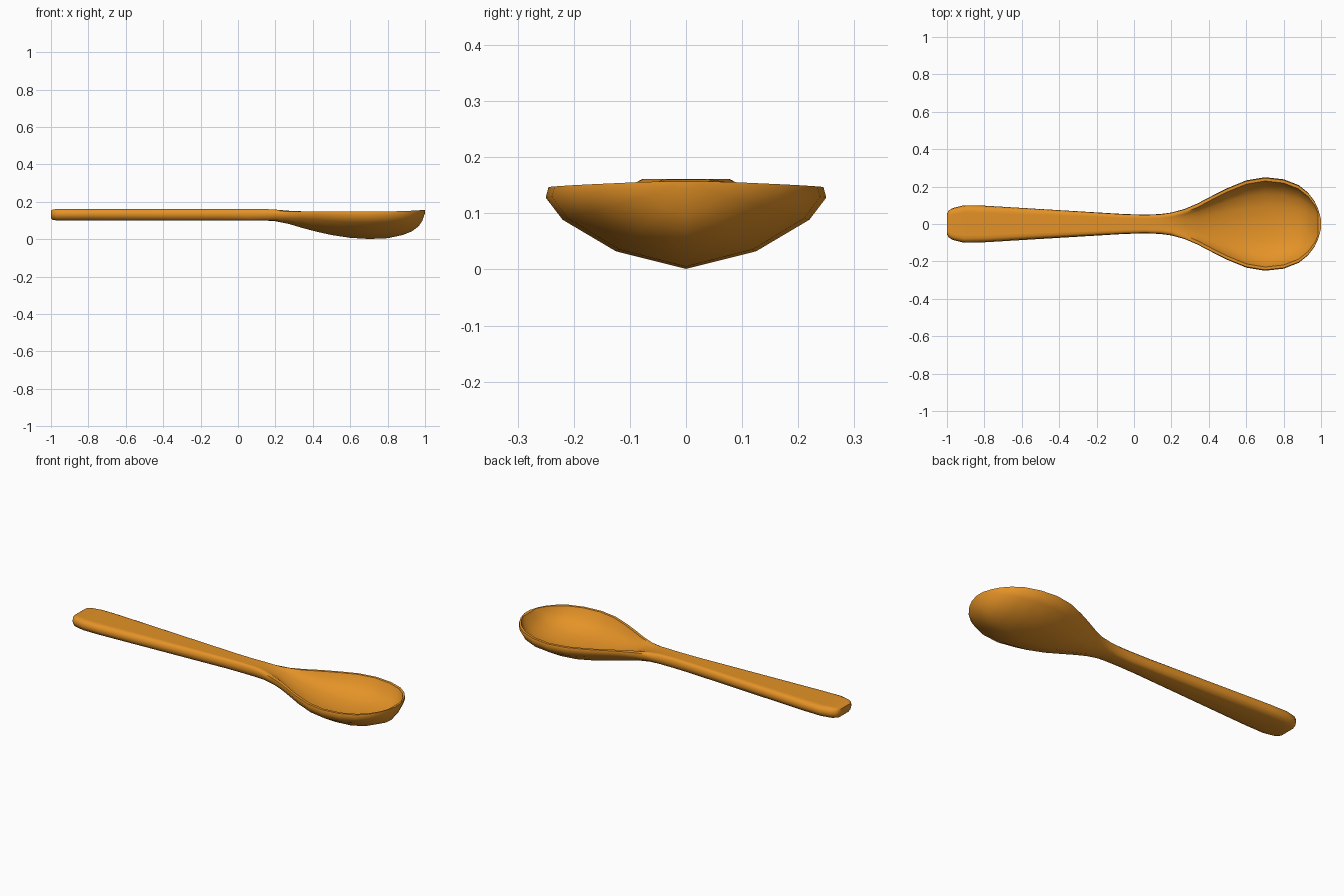
import bpy, bmesh

# Stations along the spoon: x, half width, underside z, top z, inner floor z
STATIONS = [
    (-1.0, 0.055, 0.112, 0.152, 0.152), (-0.99, 0.072, 0.103, 0.158, 0.158),
    (-0.97, 0.085, 0.1, 0.161, 0.161), (-0.91, 0.1, 0.1, 0.161, 0.161),
    (-0.8, 0.098, 0.1, 0.161, 0.161), (-0.05, 0.053, 0.1, 0.161, 0.161),
    (0.06, 0.05, 0.1, 0.161, 0.161), (0.14, 0.053, 0.1, 0.161, 0.160),
    (0.2, 0.061, 0.096, 0.158, 0.155), (0.27, 0.08, 0.082, 0.152, 0.140),
    (0.34, 0.11, 0.061, 0.149, 0.108), (0.42, 0.152, 0.04, 0.148, 0.08),
    (0.5, 0.192, 0.022, 0.147, 0.058), (0.6, 0.233, 0.007, 0.147, 0.04),
    (0.7, 0.25, 0.001, 0.147, 0.034), (0.8, 0.239, 0.005, 0.148, 0.037),
    (0.88, 0.208, 0.022, 0.150, 0.055), (0.93, 0.168, 0.042, 0.152, 0.080),
    (0.965, 0.122, 0.068, 0.154, 0.115), (0.985, 0.079, 0.097, 0.156, 0.155),
    (1.0, 0.025, 0.14, 0.157, 0.157),
]


def mix(a, b, t):
    return a + (b - a) * t


def half_section(x, w, zb, zt, floor):
    """Half profile, underside centre to upper centre, handle blending to bowl."""
    t = min(max((x - 0.1) / 0.3, 0), 1)
    t = t * t * (3 - 2 * t)
    h = zt - zb
    d = zt - floor
    lip = max(1 - 0.02 / w, 0.6)
    outer_handle = [(0, 0), (0.6, 0.0), (0.88, 0.14), (1, 0.5), (0.95, 0.85)]
    outer_bowl = [(0, 0), (0.5, 0.215), (0.88, 0.6), (1, 0.87), (0.98, 1)]
    pts = [(w * mix(a[0], b[0], t), zb + h * mix(a[1], b[1], t))
           for a, b in zip(outer_handle, outer_bowl)]
    inner_handle = [0.78, 0.6, 0.4, 0.2, 0]
    inner_bowl = [(lip, 0), (lip * 0.9, 0.42), (lip * 0.7, 0.74), (lip * 0.4, 0.93), (0, 1)]
    pts += [(w * mix(a, b[0], t), zt - d * b[1])
            for a, b in zip(inner_handle, inner_bowl)]
    return pts


# Spoon: lofted rings with capped ends
bm = bmesh.new()
rings = []
for s in STATIONS:
    half = half_section(*s)
    loop = half + [(-y, z) for y, z in reversed(half[1:-1])]
    rings.append([bm.verts.new((s[0], y, z)) for y, z in loop])
n = len(rings[0])
for a, b in zip(rings, rings[1:]):
    for i in range(n):
        j = (i + 1) % n
        bm.faces.new((a[i], a[j], b[j], b[i]))
bm.faces.new(rings[0])
bm.faces.new(rings[-1])
bmesh.ops.recalc_face_normals(bm, faces=bm.faces)
mesh = bpy.data.meshes.new("spoon")
bm.to_mesh(mesh)
bm.free()

spoon = bpy.data.objects.new("spoon", mesh)
bpy.context.collection.objects.link(spoon)
wood = bpy.data.materials.new("warm orange wood")
wood.diffuse_color = (0.78, 0.29, 0.02, 1)
mesh.materials.append(wood)

# Smooth shading with a crisp rim
bpy.context.view_layer.objects.active = spoon
spoon.select_set(True)
bpy.ops.object.shade_smooth_by_angle(angle=0.9)
